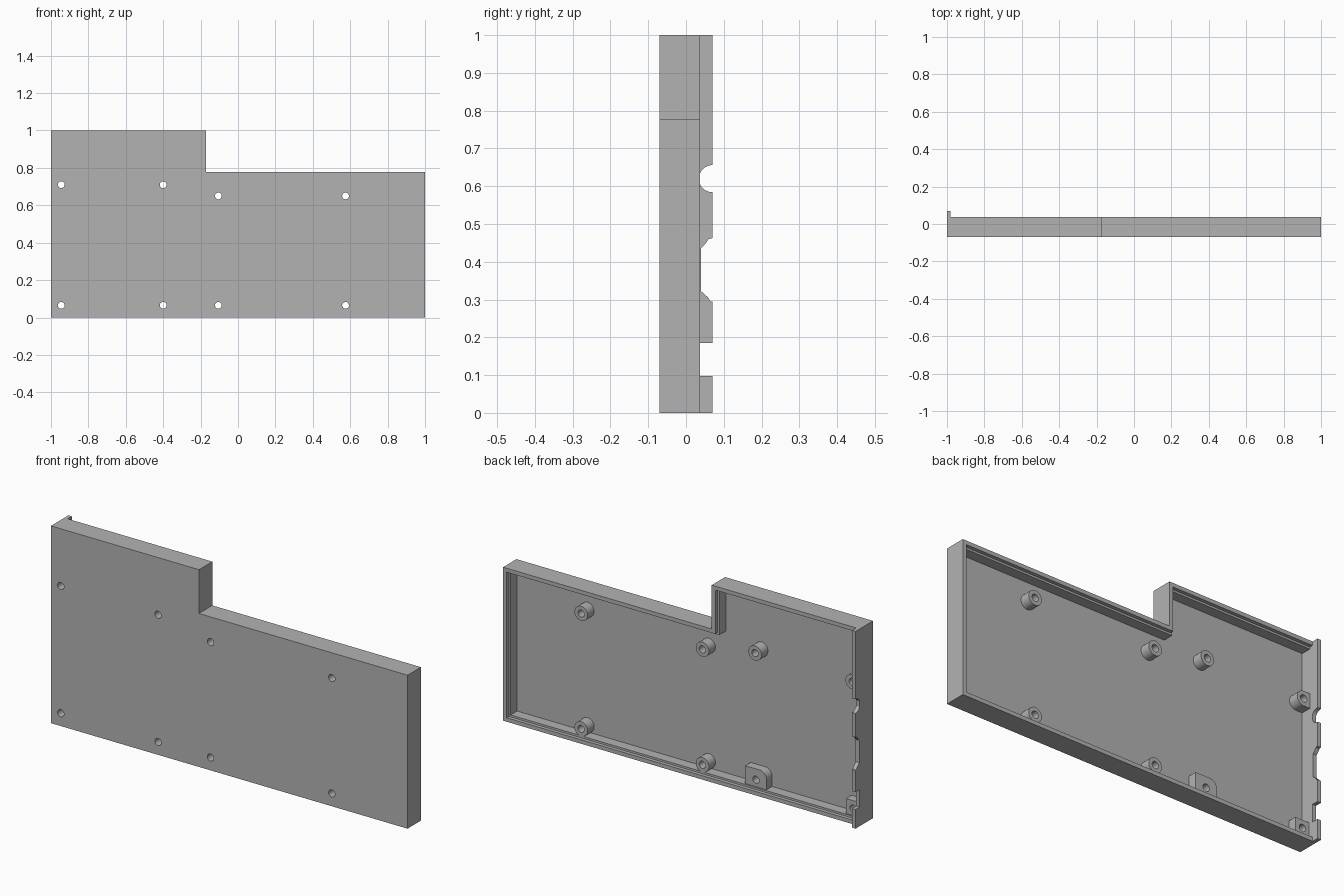
import bpy, bmesh, math

cube = bpy.data.objects.get("Cube")
if cube:
    bpy.data.objects.remove(cube, do_unlink=True)

grey = bpy.data.materials.new("plain grey")
grey.use_nodes = True
grey.diffuse_color = (0.45, 0.45, 0.45, 1)
grey.node_tree.nodes["Principled BSDF"].inputs["Base Color"].default_value = (0.45, 0.45, 0.45, 1)

FRONT, FLOOR, RIM, LIP = -0.07, -0.033, 0.037, 0.07
LEDGE = 0.019      # rabbet depth and boss height
HOLE, BOSS = 0.018, 0.037


def prism(name, points, axis, start, end):
    """Extrude a profile: (x, z) along y, or (y, z) along x."""
    bm = bmesh.new()
    place = (lambda p, t: (p[0], t, p[1])) if axis == "y" else (lambda p, t: (t, p[0], p[1]))
    ends = [[bm.verts.new(place(p, t)) for p in points] for t in (start, end)]
    bm.faces.new(ends[0])
    bm.faces.new(ends[1][::-1])
    for i in range(len(points)):
        j = (i + 1) % len(points)
        bm.faces.new((ends[0][i], ends[0][j], ends[1][j], ends[1][i]))
    bmesh.ops.recalc_face_normals(bm, faces=bm.faces)
    mesh = bpy.data.meshes.new(name)
    bm.to_mesh(mesh)
    bm.free()
    mesh.materials.append(grey)
    obj = bpy.data.objects.new(name, mesh)
    bpy.context.collection.objects.link(obj)
    return obj


def rect(a, b, c, d):
    return [(a, b), (c, b), (c, d), (a, d)]


def arc(u, v, r, first=0, last=360, n=32):
    steps = n if last - first == 360 else n + 1
    angles = [math.radians(first + (last - first) * i / n) for i in range(steps)]
    return [(u + r * math.cos(a), v + r * math.sin(a)) for a in angles]


def combine(obj, other, operation):
    """Apply a boolean and remove the second solid."""
    mod = obj.modifiers.new("boolean", "BOOLEAN")
    mod.operation, mod.solver, mod.object = operation, "EXACT", other
    bpy.context.view_layer.objects.active = obj
    bpy.ops.object.modifier_apply(modifier=mod.name)
    bpy.data.objects.remove(other, do_unlink=True)


def outline(inset, side):
    """Stepped plate outline, inset from its edges."""
    left, top, low, step = 1 - inset, 1 - inset, 0.778 - inset, -0.17 - inset
    return [(side, inset), (left, inset), (left, low), (step, low), (step, top), (side, top)]


# Open-backed tray with a rabbet around the rim
case = prism("case_tray", outline(0, -1), "y", FRONT, RIM)
combine(case, prism("cavity", outline(0.03, -0.98), "y", FLOOR, 0.1), "DIFFERENCE")
combine(case, prism("rabbet", outline(0.02, -0.98), "y", LEDGE, 0.1), "DIFFERENCE")

# Raised lip on the right edge with port cutouts
lip = prism("port_lip", rect(RIM, 0, LIP, 1), "x", -1, -0.98)
slot = [(0.08, 0.293), (0.065, 0.295), (0.057, 0.307), (0.04, 0.322),
        (0.04, 0.436), (0.05, 0.446), (0.06, 0.46), (0.08, 0.465)]
for profile in (arc(LIP, 0.62, 0.036), slot, rect(0.03, 0.097, 0.08, 0.185)):
    combine(lip, prism("port_cutter", profile, "x", -1.1, -0.9), "DIFFERENCE")

# Screw bosses on the floor
base = FLOOR - 0.01
corner_top, corner_side = 0.105, -0.905
bosses = {
    "inner_upper_boss": (-0.4, 0.71, arc(-0.4, 0.71, BOSS)),
    "middle_upper_boss": (-0.105, 0.65, arc(-0.105, 0.65, BOSS)),
    "left_upper_boss": (0.575, 0.65, arc(0.575, 0.65, BOSS)),
    "middle_lower_boss": (-0.105, 0.065, arc(-0.105, 0.065, BOSS)),
    "left_lower_boss": (0.575, 0.065, arc(0.575, 0.065, BOSS)),
    "right_upper_boss": (-0.945, 0.71, arc(-0.945, 0.71, BOSS, -90, 90, 16)
                         + [(-0.985, 0.71 + BOSS), (-0.985, 0.71 - BOSS)]),
    "right_lower_block": (-0.945, 0.065, rect(-0.985, 0.025, corner_side, corner_top)),
    "inner_lower_block": (-0.4, 0.065, [(-0.46, 0.025), (-0.34, 0.025), (-0.34, 0.12)]
                          + arc(-0.42, 0.08, 0.04, 90, 180, 10)),
}
for name, (x, z, profile) in bosses.items():
    boss = prism(name, profile, "y", base, LEDGE - (0.008 if "block" in name else 0))
    for part in (boss, case):
        combine(part, prism("drill", arc(x, z, HOLE), "y", -0.2, 0.2), "DIFFERENCE")

# Smooth the round walls and keep the edges sharp
for obj in bpy.context.collection.objects:
    if obj.type == "MESH" and obj.data.materials and obj.data.materials[0] == grey:
        bpy.ops.object.select_all(action="DESELECT")
        obj.select_set(True)
        bpy.context.view_layer.objects.active = obj
        bpy.ops.object.shade_smooth_by_angle(angle=math.radians(30))
